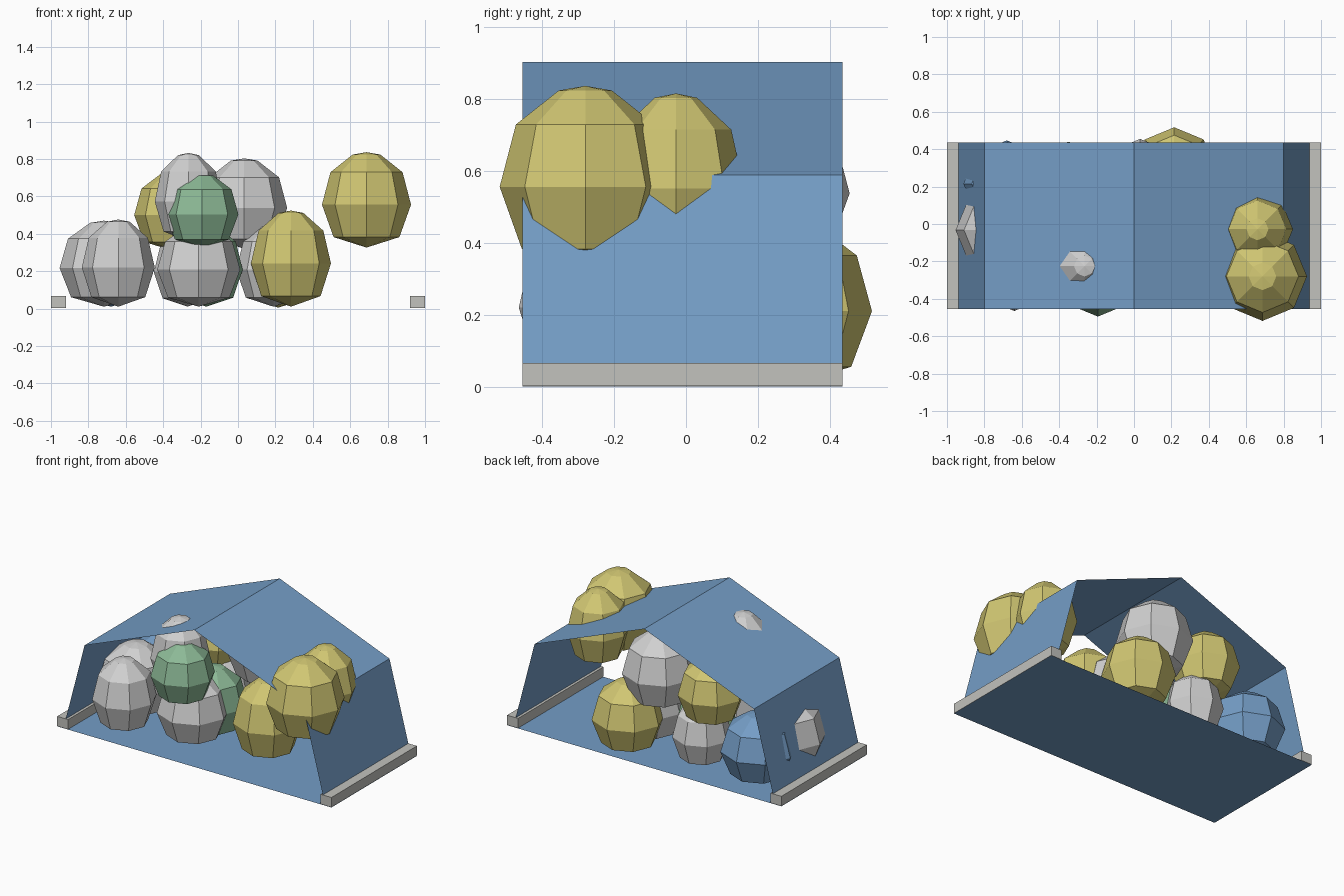
import bpy
import bmesh
from math import cos, sin, pi

cube = bpy.data.objects.get("Cube")
if cube:
    bpy.data.objects.remove(cube, do_unlink=True)


def material(name, *rgb):
    """Flat material from 0-255 display values."""
    linear = [((c / 255 + 0.055) / 1.055) ** 2.4 for c in rgb] + [1]
    mat = bpy.data.materials.new(name)
    mat.use_nodes = True
    mat.diffuse_color = linear
    mat.node_tree.nodes["Principled BSDF"].inputs["Base Color"].default_value = linear
    return mat


blue = material("blue", 116, 157, 198)
yellow = material("yellow", 208, 198, 114)
white = material("white", 208, 208, 208)
green = material("green", 140, 185, 150)
stone = material("beam grey", 194, 194, 189)


def finish(name, bm, mat):
    mesh = bpy.data.meshes.new(name)
    bm.to_mesh(mesh)
    bm.free()
    mesh.materials.append(mat)
    obj = bpy.data.objects.new(name, mesh)
    bpy.context.collection.objects.link(obj)
    return obj


FRONT, BACK = -0.455, 0.435


def sheet(name, profile, mat):
    """Thin sheet: an x-z profile swept from front to back."""
    bm = bmesh.new()
    rows = [[bm.verts.new((x, y, z)) for y in (FRONT, BACK)] for x, z in profile]
    for a, b in zip(rows, rows[1:]):
        bm.faces.new((a[0], b[0], b[1], a[1]))
    return finish(name, bm, mat)


# Tent canopy and ground sheet
sheet("canopy", [(-0.955, 0), (-0.8, 0.588), (0, 0.902), (0.8, 0.588), (0.955, 0)], blue)
sheet("ground_sheet", [(-1, 0), (1, 0)], blue)

# Beams holding down the two sides
for side, x in (("left", 0.96), ("right", -0.96)):
    bm = bmesh.new()
    bmesh.ops.create_cube(bm, size=1)
    for v in bm.verts:
        v.co = (x + v.co.x * 0.08,
                (FRONT + BACK) / 2 + v.co.y * (BACK - FRONT),
                0.002 + (v.co.z + 0.5) * 0.064)
    finish(side + "_beam", bm, stone)

# Faceted balls: rings given as (share of radius, share of height)
RINGS = [(0.74, 0.11), (1, 0.45), (0.81, 0.79), (0.31, 0.975)]
SIDES = 8


def ball(name, mat, x, y, radius, bottom, top):
    height = top - bottom
    bm = bmesh.new()
    rings = [[bm.verts.new((x + radius * r * cos(2 * pi * i / SIDES),
                            y + radius * r * sin(2 * pi * i / SIDES),
                            bottom + t * height)) for i in range(SIDES)]
             for r, t in RINGS]
    base = bm.verts.new((x, y, bottom))
    tip = bm.verts.new((x, y, top))
    for i in range(SIDES):
        j = (i + 1) % SIDES
        bm.faces.new((base, rings[0][j], rings[0][i]))
        bm.faces.new((tip, rings[-1][i], rings[-1][j]))
        for low, high in zip(rings, rings[1:]):
            bm.faces.new((low[i], low[j], high[j], high[i]))
    finish(name, bm, mat)


# Bottom layer
ball("front_right_ball", white, -0.64, -0.27, 0.195, 0.01, 0.476)
ball("side_right_ball", white, -0.717, -0.033, 0.237, 0.01, 0.47)
ball("back_right_ball", blue, -0.68, 0.215, 0.232, 0.01, 0.45)
ball("front_middle_ball", white, -0.21, -0.165, 0.222, 0.01, 0.45)
ball("inner_middle_ball", green, -0.17, 0.0, 0.195, 0.01, 0.45)
ball("back_middle_ball", white, -0.27, 0.22, 0.18, 0.01, 0.42)
ball("inner_left_ball", white, 0.19, 0.08, 0.2, 0.01, 0.45)
ball("front_left_ball", yellow, 0.283, -0.09, 0.214, 0.01, 0.524)
ball("back_left_ball", yellow, 0.215, 0.295, 0.222, 0.005, 0.46)

# Upper layer
ball("upper_front_ball", green, -0.193, -0.3, 0.195, 0.326, 0.72)
ball("upper_middle_ball", white, -0.265, -0.225, 0.18, 0.36, 0.832)
ball("upper_back_ball", yellow, -0.35, 0.235, 0.205, 0.31, 0.73)
ball("upper_left_ball", white, 0.033, 0.225, 0.23, 0.32, 0.803)

# Balls bursting through the left side of the roof
ball("roof_front_ball", yellow, 0.687, -0.28, 0.238, 0.326, 0.836)
ball("roof_back_ball", yellow, 0.66, -0.028, 0.19, 0.335, 0.815)
